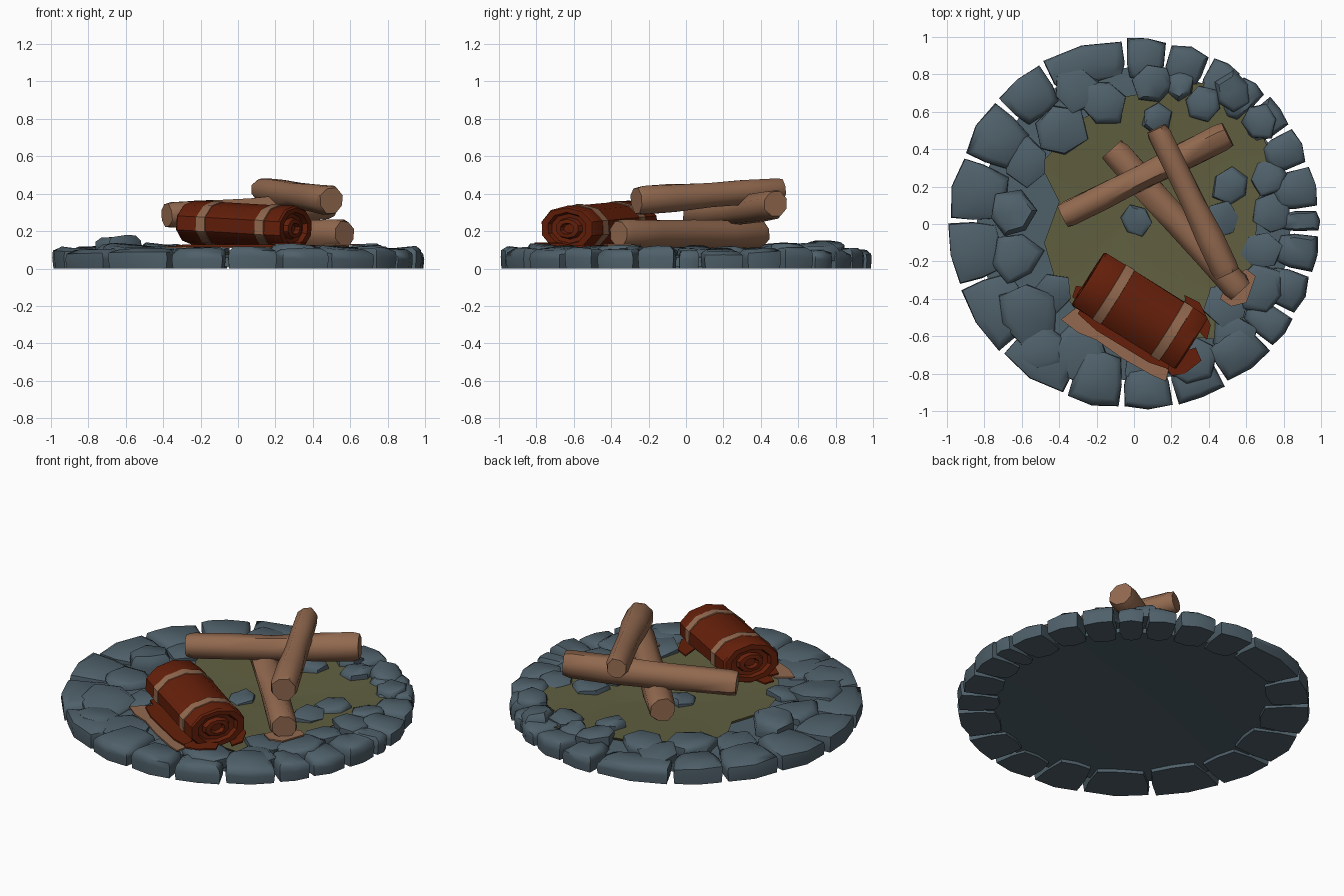
import bpy, bmesh, math, random
from mathutils import Vector

random.seed(7)
cube = bpy.data.objects.get("Cube")
if cube:
    bpy.data.objects.remove(cube, do_unlink=True)


def material(name, rgb):
    linear = [(c / 255 / 12.92) if c < 11 else ((c / 255 + 0.055) / 1.055) ** 2.4 for c in rgb]
    mat = bpy.data.materials.new(name)
    mat.use_nodes = True
    mat.diffuse_color = (*linear, 1)
    mat.node_tree.nodes["Principled BSDF"].inputs["Base Color"].default_value = (*linear, 1)
    return mat


SLATE = material("slate stone", (79, 96, 106))
EARTH = material("olive earth", (96, 95, 64))
WOOD = material("brown wood", (146, 105, 79))
CLOTH = material("red cloth", (101, 31, 10))


def jitter(amount):
    return random.uniform(-amount, amount)


def loft(name, rings, mats, band=lambda i: 0, angle=40):
    """Skin equal-sized rings of points and cap both ends."""
    bm = bmesh.new()
    loops = [[bm.verts.new(p) for p in ring] for ring in rings]
    n = len(loops[0])
    for i in range(len(loops) - 1):
        for k in range(n):
            m = (k + 1) % n
            face = bm.faces.new((loops[i][k], loops[i][m], loops[i + 1][m], loops[i + 1][k]))
            face.material_index = band(i)
    for loop in (loops[0], loops[-1]):
        cap = bm.faces.new(loop)
        bmesh.ops.poke(bm, faces=[cap])
    bmesh.ops.recalc_face_normals(bm, faces=bm.faces[:])
    mesh = bpy.data.meshes.new(name)
    bm.to_mesh(mesh)
    bm.free()
    for mat in mats:
        mesh.materials.append(mat)
    mesh.shade_smooth()
    mesh.set_sharp_from_angle(angle=math.radians(angle))
    obj = bpy.data.objects.new(name, mesh)
    bpy.context.scene.collection.objects.link(obj)


def rock(name, outline, low, high, rough, slope):
    """Chunky slab: near-upright sides and a gently domed, tilted top."""
    mid = sum(outline, Vector((0, 0))) / len(outline)
    tilt = Vector((jitter(slope), jitter(slope)))
    rings = []
    for scale, h in ((0.96, 0), (1, 0.5), (0.97, 0.8), (0.74, 1)):
        ring = []
        for p in outline:
            d = (p - mid) * scale
            lift = (tilt.dot(d) + jitter(rough)) * h
            ring.append((mid.x + d.x + jitter(rough) * h, mid.y + d.y + jitter(rough) * h,
                         low + (high - low) * h + lift))
        rings.append(ring)
    loft(name, rings, [SLATE], angle=50)


def polar(r, degrees):
    a = math.radians(degrees)
    return Vector((r * math.cos(a), r * math.sin(a)))


# Outer ring: one wedge stone between each pair of joint angles
joints = [-3, 5, 19, 32, 44, 54, 65, 79, 93, 120, 138, 158, 179,
          200, 224, 248, 266, 283, 300, 318, 330, 344, 357]
for i, (a, b) in enumerate(zip(joints, joints[1:])):
    a, b = a + 0.4, b - 0.4
    inner = (0.7 if 130 < a < 250 else 0.77) + jitter(0.02)
    mid = (a + b) / 2
    outline = [polar(inner + 0.02, a + 1), polar(inner, mid), polar(inner + 0.02, b - 1),
               polar(0.86, b), polar(0.983 + jitter(0.012), b - 0.5), polar(0.995, mid),
               polar(0.983 + jitter(0.012), a + 0.5), polar(0.86, a)]
    rock(f"outer_stone_{i}", outline, 0, 0.104 + jitter(0.008), 0.004, 0.1)

# Inner stones: x, y, radius, top height
inner_stones = [
    (-.4, .5, .15, .13), (-.65, .05, .13, .17), (.1, .75, .12, .14), (.52, .2, .11, .11),
    (.47, .02, .1, .11), (.01, .02, .09, .09), (.37, .64, .11, .12), (.67, .55, .11, .13),
    (-.58, -.47, .17, .12), (-.3, -.7, .17, .1), (.5, -.42, .13, .11), (.68, -.35, .14, .12),
    (.53, -.6, .13, .11), (.12, .56, .09, .13), (-.63, -.18, .14, .12), (-.17, .65, .14, .12),
    (.53, .7, .11, .13), (.74, .06, .11, .11), (.72, .25, .11, .11), (-.57, .33, .13, .11),
    (.3, -.72, .14, .12), (-.3, .72, .13, .12), (.08, -.74, .14, .1), (-.44, -.37, .11, .1),
    (.24, .74, .09, .12), (.68, -.14, .11, .11), (-.5, -.66, .13, .11)]
for i, (x, y, r, top) in enumerate(inner_stones):
    turn = random.uniform(0, 90)
    outline = [Vector((x, y)) + polar(r * random.uniform(0.82, 1.12), turn + k * 60)
               for k in range(6)]
    rock(f"inner_stone_{i}", outline, 0.04, top, 0.008, 0.12 if y < -.6 else 0.2)


# Ground: a shallow slate dish with a hollow patch of earth on it
def disc(radius, z):
    return [(*polar(radius, k * 15), z) for k in range(24)]


loft("stone_bed", [disc(0.25, 0.035), disc(0.6, 0.025), disc(0.84, 0.012),
                   disc(0.84, 0.06), disc(0.6, 0.076), disc(0.25, 0.055)], [SLATE], angle=60)
earth_edge = [(-.5, .32), (-.28, .56), (-.05, .68), (.4, .76), (.62, .6), (.72, .4), (.66, .1),
              (.64, -.3), (.55, -.62), (.2, -.6), (-.3, -.48), (-.42, -.3), (-.48, -.1), (-.4, .12)]
loft("earth", [[(x * s, y * s, z + jitter(0.006)) for x, y in earth_edge]
               for s, z in ((.95, .053), (1, .088), (.55, .078), (.2, .066))], [EARTH], angle=50)


# Tubes along a straight axis, used for the logs and the bedroll
def tube_ring(center, axis, half_w, half_h, n, rough):
    side = axis.cross(Vector((0, 0, 1))).normalized()
    up = side.cross(axis)
    ring = []
    for k in range(n):
        a = math.tau * (k + 0.5) / n
        s = 1 + jitter(rough)
        ring.append(center + side * half_w * s * math.cos(a) + up * half_h * s * math.sin(a))
    return ring


def log(name, start, end, r0, r1, sag=0.0):
    start, end = Vector(start), Vector(end)
    axis = (end - start).normalized()
    rings = []
    for t, s in ((0, 0.9), (0.04, 1), (0.25, 1), (0.5, 0.96), (0.75, 1), (0.96, 1), (1, 0.88)):
        c = start.lerp(end, t) - Vector((0, 0, sag * math.sin(math.pi * t)))
        r = (r0 + (r1 - r0) * t) * s
        rings.append(tube_ring(c, axis, r, r, 8, 0.07))
    loft(name, rings, [WOOD], angle=50)


log("bottom_log", (-.12, .4, .187), (.57, -.36, .185), .08, .08)
log("middle_log", (-.38, .04, .285), (.5, .48, .345), .072, .08, 0.01)
log("top_log", (.12, .51, .422), (.5, -.265, .362), .064, .08)

# Bedroll: a flattened roll with coiled ends and two straps
start, end = Vector((-.245, -.292, .245)), Vector((.308, -.637, .213))
axis = (end - start).normalized()
coil = [(.04, .06), (.04, .2), (0, .25), (.005, .42), (.045, .48), (.04, .66), (0, .72), (0, .95)]
body = [(.015, 1)]
for lo, hi in ((.2, .285), (.765, .85)):
    body += [(lo, 1), (lo + .002, 1.03), (hi - .002, 1.03), (hi, 1)]
body.append((.985, 1))
profile = coil + body + [(1 - t, s) for t, s in reversed(coil)]
rings = [tube_ring(start.lerp(end, t), axis, .174 * s, .12 * s, 10, 0.02) for t, s in profile]
first = len(coil) + 1
straps = {first + k + j for k in (0, 4) for j in (0, 1, 2)}
loft("bedroll", rings, [CLOTH, WOOD], lambda i: int(i in straps), 35)


# Thin scraps lying under the bedroll and the log end
def scrap(name, points, z, mat):
    loft(name, [[(x, y, z + h) for x, y in points] for h in (0, 0.009)], [mat])


scrap("bark_strip", [(-.39, -.51), (-.3, -.58), (-.2, -.62), (-.06, -.72), (.1, -.81), (.17, -.84),
                     (.2, -.72), (-.3, -.44)], .109, WOOD)
scrap("cloth_underlay", [(-.3, -.48), (-.2, -.57), (.08, -.74), (.2, -.78), (.16, -.66), (-.26, -.4)],
      .119, CLOTH)
scrap("cloth_scrap_front", [(.18, -.78), (.2, -.81), (.27, -.8), (.36, -.73), (.33, -.66), (.2, -.7)],
      .13, CLOTH)
scrap("cloth_scrap_side", [(.28, -.5), (.27, -.38), (.35, -.42), (.41, -.54), (.39, -.62)],
      .116, CLOTH)
scrap("cloth_scrap_back", [(-.33, -.39), (-.31, -.33), (-.2, -.35), (-.28, -.43)], .116, CLOTH)
scrap("bark_chips", [(.46, -.4), (.52, -.44), (.6, -.42), (.65, -.28), (.6, -.24), (.5, -.3)],
      .122, WOOD)
